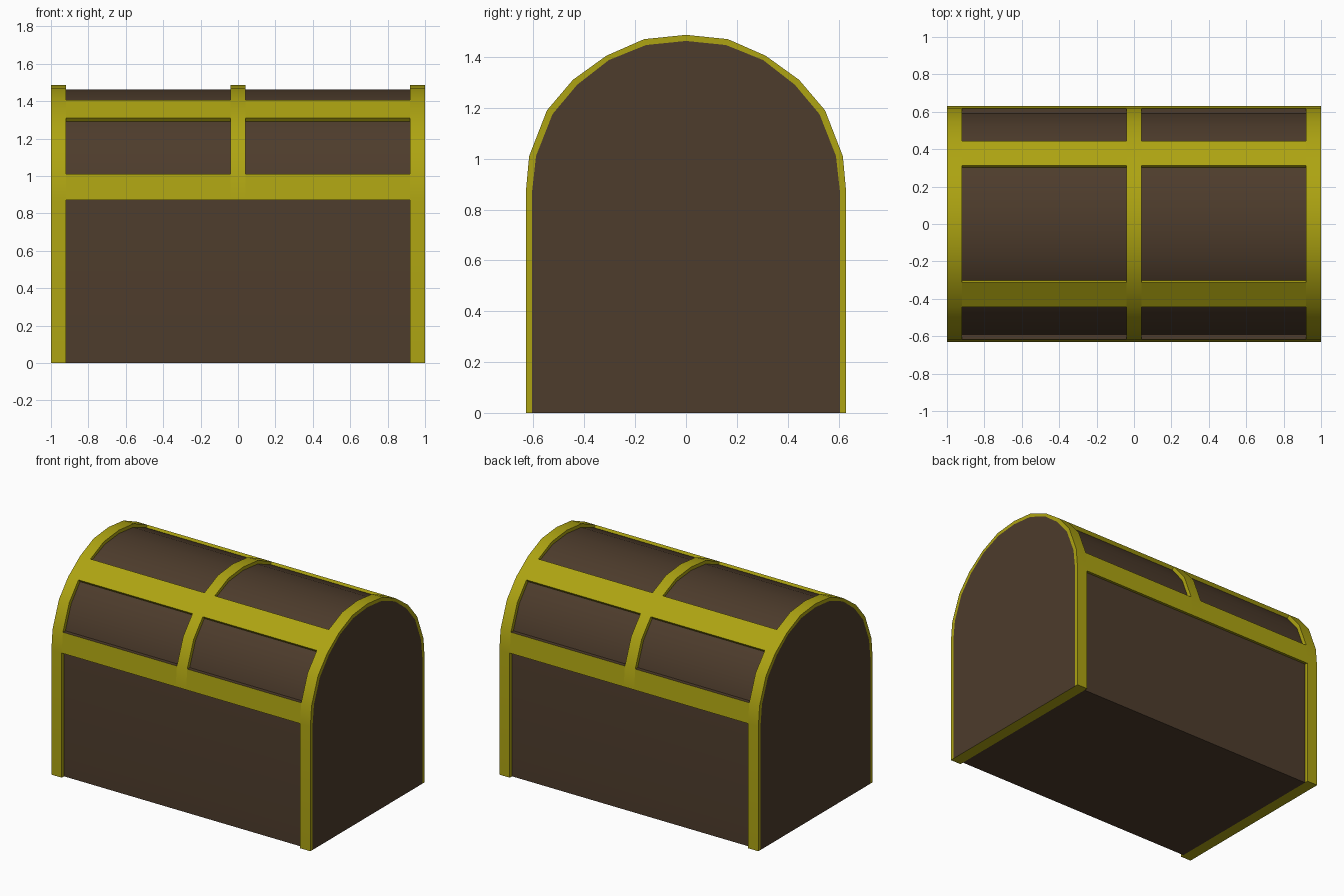
import bpy, bmesh, math

if "Cube" in bpy.data.objects:
    bpy.data.objects.remove(bpy.data.objects["Cube"])


def material(name, color):
    m = bpy.data.materials.new(name)
    m.diffuse_color = (*color, 1)
    m.use_nodes = True
    m.node_tree.nodes["Principled BSDF"].inputs["Base Color"].default_value = m.diffuse_color
    return m


WOOD = material("dark_wood", (0.075, 0.045, 0.025))
GOLD = material("gold_trim", (0.42, 0.37, 0.006))

# Half profiles (y, z) from floor to crown: trim surface and recessed wood surface
OUTER = [(0.63, 0), (0.63, 0.87), (0.617, 1.01), (0.547, 1.19), (0.445, 1.31),
         (0.313, 1.405), (0.165, 1.47), (0, 1.487)]
INNER = [(0.605, 0), (0.605, 0.875), (0.59, 1.01), (0.525, 1.175), (0.428, 1.291),
         (0.303, 1.388), (0.157, 1.447), (0, 1.463)]


def full(half):
    return half + [(-y, z) for y, z in reversed(half[:-1])]


def prism(name, pts, xs, mats, pick=None):
    """Extrude a y/z outline through the x stations; pick(face) gives the slot."""
    bm = bmesh.new()
    rings = [[bm.verts.new((x, y, z)) for y, z in pts] for x in xs]
    n = len(pts)
    for a, b in zip(rings, rings[1:]):
        for i in range(n):
            j = (i + 1) % n
            bm.faces.new((a[i], a[j], b[j], b[i]))
    bm.faces.new(rings[0])
    bm.faces.new(rings[-1])
    bmesh.ops.recalc_face_normals(bm, faces=bm.faces)
    if pick:
        for f in bm.faces:
            f.material_index = pick(f)
    me = bpy.data.meshes.new(name)
    bm.to_mesh(me)
    bm.free()
    for m in mats:
        me.materials.append(m)
    ob = bpy.data.objects.new(name, me)
    bpy.context.collection.objects.link(ob)
    bpy.ops.object.select_all(action='DESELECT')
    ob.select_set(True)
    bpy.context.view_layer.objects.active = ob
    bpy.ops.object.shade_smooth_by_angle(angle=math.radians(30))
    return ob


# Wooden body and domed lid; the underside is gold beneath the end hoops
prism("chest_body", full(INNER), [-1, -0.92, 0.92, 1], [WOOD, GOLD],
      lambda f: int(f.normal.z < -0.9 and abs(f.calc_center_median().x) > 0.92))

# Hoops at both ends, and a shorter one over the middle of the lid
for side, x0, x1 in (("left", -1, -0.92), ("right", 0.92, 1)):
    prism(side + "_hoop", full(OUTER) + full(INNER)[::-1], [x0, x1], [GOLD])
prism("lid_hoop", full(OUTER[1:]) + full(INNER[1:])[::-1], [-0.04, 0.04], [GOLD])

# Lengthwise bands on the lid: rim and upper, front and back, each side of the middle
for label, i in (("rim_band", 1), ("upper_band", 4)):
    section = [OUTER[i], OUTER[i + 1], INNER[i + 1], INNER[i]]
    for face, s in (("front", -1), ("back", 1)):
        pts = [(s * y, z) for y, z in section]
        for side, x0, x1 in (("left", -0.92, -0.04), ("right", 0.04, 0.92)):
            # the ledge on top of the rim band shows wood
            prism(f"{face}_{side}_{label}", pts, [x0, x1], [GOLD, WOOD],
                  lambda f: int(i == 1 and f.normal.z > 0.8))
